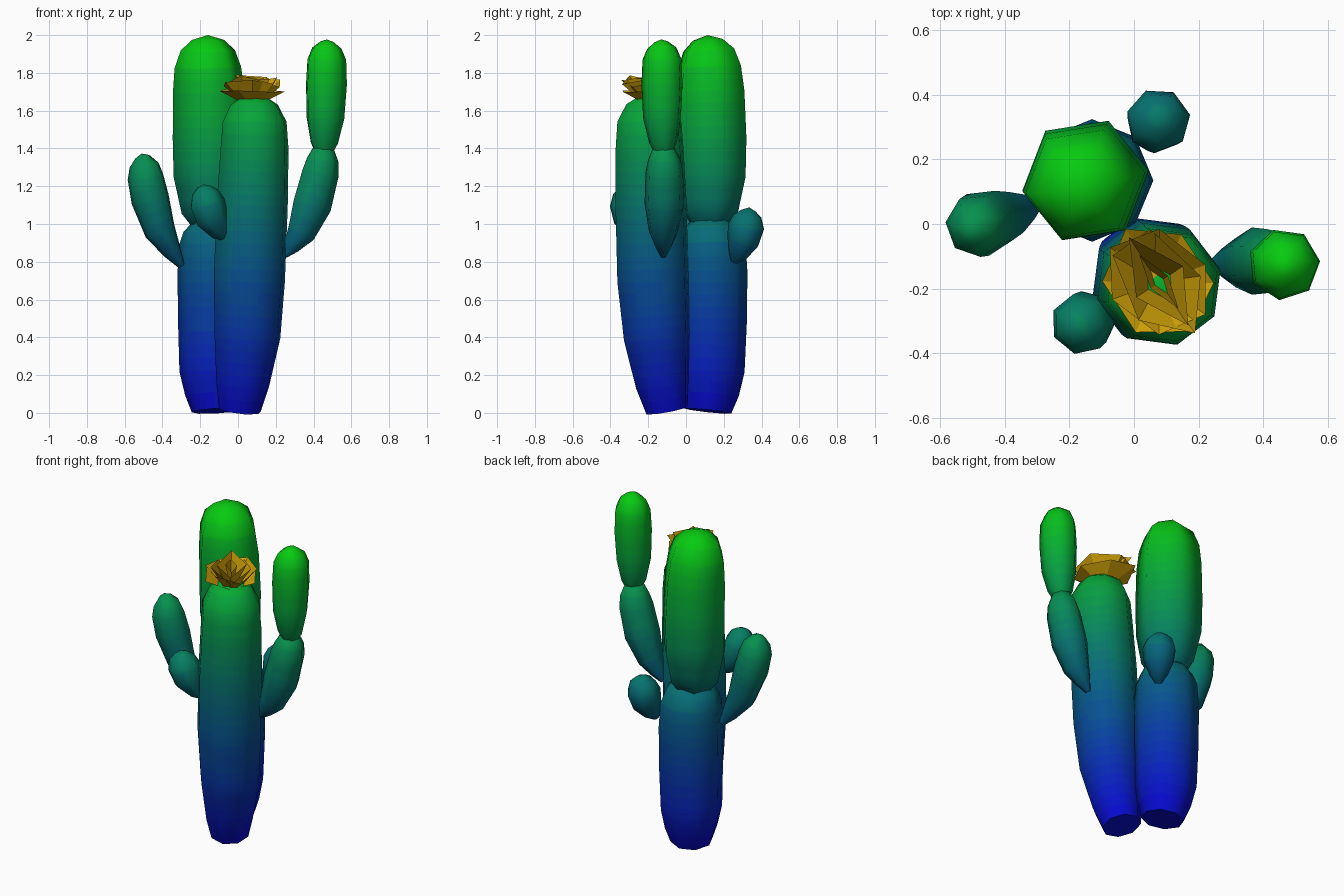
import bpy, bmesh, math, random
from mathutils import Vector, Quaternion

random.seed(4)
BANDS = 30
BLUE, GREEN = (0.06, 0.06, 0.82), (0.06, 0.80, 0.08)


def material(name, rgb):
    m = bpy.data.materials.new(name)
    m.diffuse_color = [c ** 2.2 for c in rgb] + [1.0]
    return m


# blue at the foot fading to green at the top, one shade per height band
shades = []
for i in range(BANDS):
    t = (i + 0.5) / BANDS
    shades.append(material(f"skin_{i:02d}", [a + (b - a) * t for a, b in zip(BLUE, GREEN)]))
gold = material("gold", (0.80, 0.62, 0.06))


def finish(name, bm, mats):
    bmesh.ops.recalc_face_normals(bm, faces=bm.faces)
    mesh = bpy.data.meshes.new(name)
    bm.to_mesh(mesh)
    bm.free()
    for m in mats:
        mesh.materials.append(m)
    ob = bpy.data.objects.new(name, mesh)
    bpy.context.collection.objects.link(ob)
    return ob


def stem(name, rings, sides, phase):
    """Closed tube through (x, y, z, radius) stations; the last one is the tip."""
    pts = [Vector(r[:3]) for r in rings]
    loops = []
    for i, r in enumerate(rings):
        d = pts[min(i + 1, len(pts) - 1)] - pts[max(i - 1, 0)]
        q = Vector((0, 0, 1)).rotation_difference(d)
        loops.append([pts[i] + q @ Vector((r[3] * math.cos(a), r[3] * math.sin(a), 0))
                      for a in (math.radians(phase) + math.tau * k / sides for k in range(sides))])
    # split long spans so the colour fade stays fine
    fine = [loops[0]]
    for i in range(len(loops) - 2):
        n = max(1, round((pts[i + 1].z - pts[i].z) / 0.065))
        for s in range(1, n + 1):
            fine.append([a.lerp(b, s / n) for a, b in zip(loops[i], loops[i + 1])])
    bm = bmesh.new()
    vs = [[bm.verts.new(p) for p in lp] for lp in fine]
    for lo, hi in zip(vs, vs[1:]):
        for k in range(sides):
            j = (k + 1) % sides
            bm.faces.new((lo[k], lo[j], hi[j], hi[k])).smooth = True
    tip = bm.verts.new(pts[-1])
    for k in range(sides):
        bm.faces.new((vs[-1][k], vs[-1][(k + 1) % sides], tip)).smooth = True
    bm.faces.new(vs[0][::-1])
    for f in bm.faces:
        z = f.calc_center_median().z
        f.material_index = max(0, min(BANDS - 1, int(z / 2 * BANDS)))
    return finish(name, bm, shades)


# trunks
stem("front_trunk", [(.01, -.10, .015, .115), (.025, -.125, .15, .145), (.05, -.155, .4, .18),
                     (.06, -.175, .7, .195), (.075, -.185, 1.1, .195), (.088, -.193, 1.4, .186),
                     (.088, -.194, 1.54, .175), (.085, -.19, 1.63, .13), (.085, -.19, 1.67, .07),
                     (.085, -.19, 1.68, 0)], 8, 15)
stem("back_trunk_lower", [(-.12, .115, .01, .125), (-.125, .125, .1, .155), (-.13, .13, .22, .18),
                          (-.13, .135, .5, .188), (-.13, .135, .75, .19), (-.13, .135, .9, .18),
                          (-.135, .13, .97, .155), (-.14, .13, 1.02, .10), (-.14, .13, 1.03, 0)], 8, 0)
stem("back_trunk_upper", [(-.14, .13, 1.0, .11), (-.145, .13, 1.06, .155), (-.15, .135, 1.25, .193),
                          (-.15, .135, 1.45, .198), (-.155, .13, 1.7, .192), (-.16, .125, 1.83, .178),
                          (-.16, .12, 1.92, .145), (-.16, .115, 1.975, .085), (-.16, .115, 2.0, 0)], 6, 9)

# arms
stem("right_arm_lower", [(.245, -.12, .83, .015), (.28, -.12, .88, .045), (.33, -.12, .95, .078),
                         (.388, -.115, 1.1, .107), (.432, -.115, 1.27, .102), (.445, -.115, 1.34, .088),
                         (.45, -.12, 1.4, .058), (.452, -.12, 1.42, 0)], 7, 0)
stem("right_arm_upper", [(.452, -.12, 1.38, .05), (.455, -.12, 1.43, .075), (.46, -.125, 1.56, .103),
                         (.465, -.125, 1.74, .112), (.467, -.125, 1.87, .106), (.468, -.127, 1.93, .08),
                         (.47, -.13, 1.965, .035), (.47, -.13, 1.977, 0)], 7, 5)
stem("left_arm", [(-.30, .065, .78, .02), (-.345, .045, .85, .05), (-.41, .02, .96, .085),
                  (-.462, .005, 1.13, .104), (-.488, -.005, 1.25, .098), (-.495, -.01, 1.31, .08),
                  (-.505, -.015, 1.355, .04), (-.51, -.017, 1.373, 0)], 7, 20)
stem("front_bud", [(-.06, -.26, .925, .02), (-.095, -.275, .96, .055), (-.14, -.295, 1.03, .09),
                   (-.165, -.31, 1.11, .096), (-.175, -.313, 1.165, .075), (-.18, -.315, 1.195, .04),
                   (-.182, -.316, 1.21, 0)], 7, 0)
stem("back_bud", [(.03, .255, .80, .02), (.045, .275, .84, .055), (.065, .305, .91, .09),
                  (.076, .322, .985, .1), (.078, .328, 1.04, .078), (.08, .333, 1.07, .04),
                  (.08, .335, 1.088, 0)], 7, 10)


# flower: nested open cups with jagged rims, stretched along one diagonal
def petal_cup(bm, long_r, short_r, z_low, z_rim, sides, turn, jag):
    c = Vector((.078, -.18, 0))
    q = Quaternion((0, 0, 1), math.radians(turn))
    low, rim = [], []
    for k in range(sides):
        a = math.tau * k / sides
        p = q @ Vector((long_r * math.cos(a), short_r * math.sin(a), 0))
        low.append(bm.verts.new(c + p * 0.45 + Vector((0, 0, z_low))))
        rim.append(bm.verts.new(c + p * random.uniform(.95, 1.06)
                                + Vector((0, 0, z_rim + random.uniform(-jag, jag)))))
    for k in range(sides):
        j = (k + 1) % sides
        bm.faces.new((low[k], low[j], rim[j], rim[k]))
    bm.faces.new(low[::-1])


bm = bmesh.new()
for cup in ((.185, .165, 1.655, 1.715, 6, -58, .02), (.18, .15, 1.66, 1.745, 6, -35, .025),
            (.185, .12, 1.665, 1.765, 5, -55, .03), (.16, .085, 1.67, 1.775, 4, -56, .02),
            (.10, .035, 1.675, 1.775, 4, -54, .015)):
    petal_cup(bm, *cup)
finish("flower", bm, [gold])
